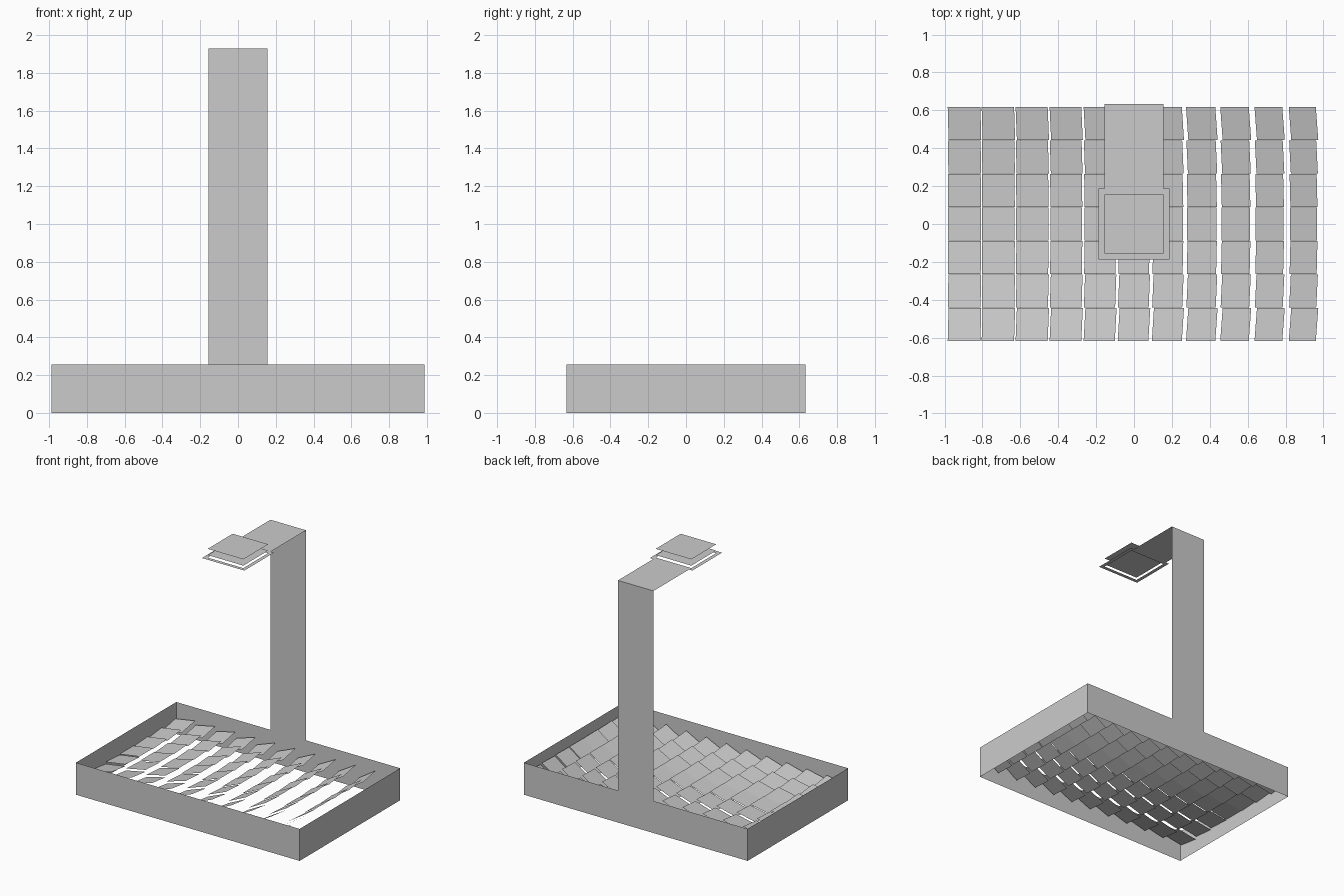
import bpy
from mathutils import Vector, Matrix
from math import radians, sin, cos

if "Cube" in bpy.data.objects:
    bpy.data.objects.remove(bpy.data.objects["Cube"])


def make(name, verts, faces):
    mesh = bpy.data.meshes.new(name)
    mesh.from_pydata([tuple(v) for v in verts], [], faces)
    mesh.update()
    obj = bpy.data.objects.new(name, mesh)
    bpy.context.collection.objects.link(obj)
    return obj


def rect(half_x, y0, y1, z):
    return [(-half_x, y0, z), (half_x, y0, z), (half_x, y1, z), (-half_x, y1, z)]


BX, BY, BZ = 0.987, 0.633, 0.255     # tray half sizes and height
ARM, RIM = 0.157, 0.187              # half widths of mast and receiver rim
TOP = 1.93

# Open tray: four thin walls, no floor
walls = rect(BX, -BY, BY, 0) + rect(BX, -BY, BY, BZ)
make("tray_walls", walls,
     [(i, (i + 1) % 4, (i + 1) % 4 + 4, i + 4) for i in range(4)])

# Flat mast rising from the back wall and bending into the arm
make("mast_and_arm",
     [(-ARM, BY, BZ), (ARM, BY, BZ), (ARM, BY, TOP), (-ARM, BY, TOP),
      (ARM, RIM, TOP), (-ARM, RIM, TOP)],
     [(1, 0, 3, 2), (2, 3, 5, 4)])

# Receiver: square rim, plate just above its opening, raised cover
make("receiver_rim", rect(RIM, -RIM, RIM, TOP) + rect(ARM, -ARM, ARM, TOP),
     [(i, (i + 1) % 4, (i + 1) % 4 + 4, i + 4) for i in range(4)])
make("receiver_plate", rect(ARM, -ARM, ARM, TOP + 0.02), [(0, 1, 2, 3)])
make("receiver_cover", rect(ARM, -ARM, ARM, 2.0), [(0, 1, 2, 3)])

# Grid of mirrors, each tilted halfway between the sun and the receiver
COLS, ROWS = 11, 7
PITCH_X, PITCH_Y, SIZE, MIRROR_Z = 0.179, 0.177, 0.175, 0.13
sun = Vector((-sin(radians(44)), 0, cos(radians(44))))
target = Vector((0, 0, TOP))
for r in range(ROWS):
    for c in range(COLS):
        pos = Vector(((c - (COLS - 1) / 2) * PITCH_X,
                      (r - (ROWS - 1) / 2) * PITCH_Y, MIRROR_Z))
        n = (sun + (target - pos).normalized()).normalized()
        ax = Vector((n.z, 0, -n.x)).normalized()
        ay = n.cross(ax)
        h = SIZE / 2
        corners = [pos + ax * sx * h + ay * sy * h
                   for sx, sy in ((-1, -1), (1, -1), (1, 1), (-1, 1))]
        make(f"mirror_{r + 1}_{c + 1}", corners, [(0, 1, 2, 3)])
